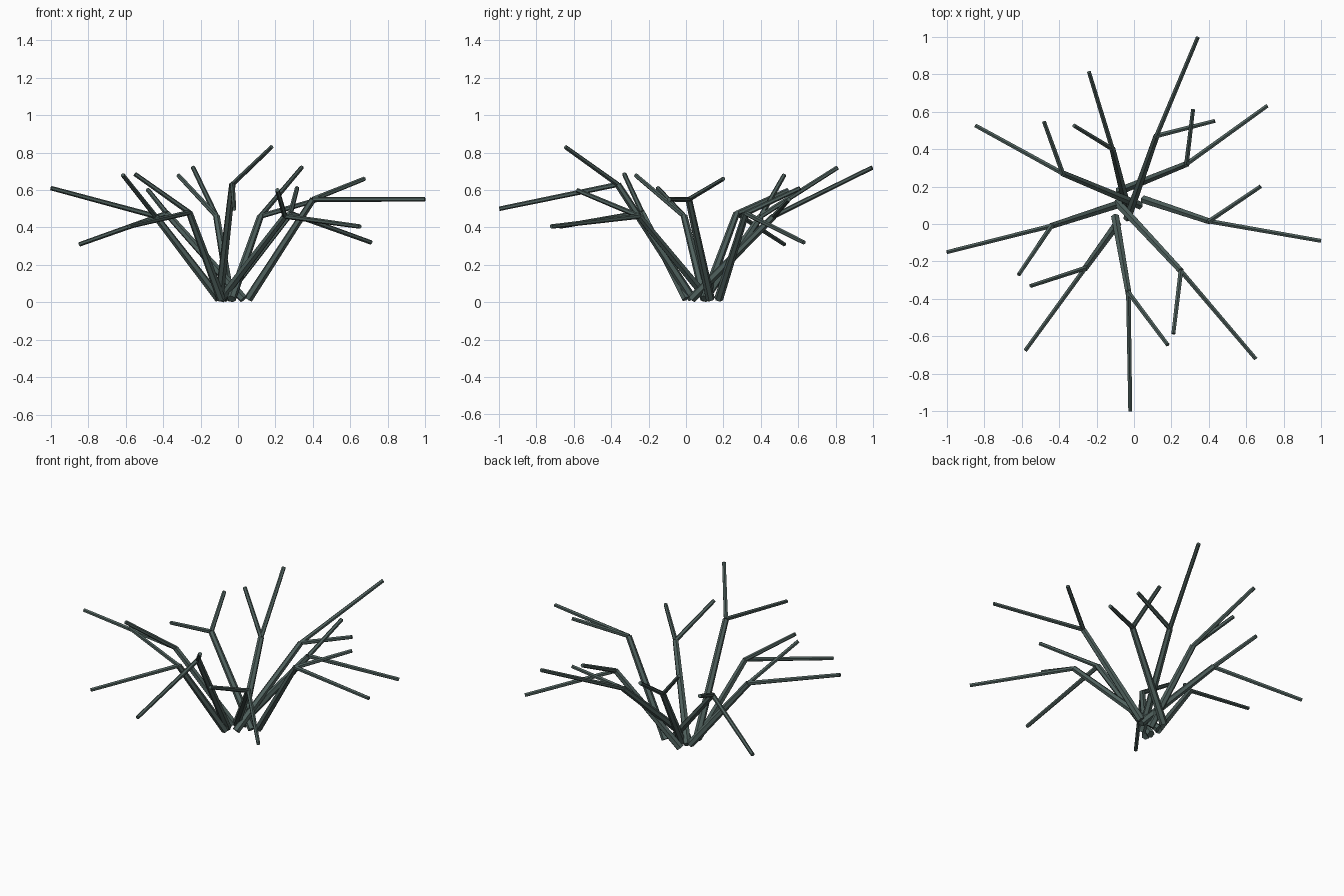
import bpy, bmesh
from mathutils import Vector, Matrix

cube = bpy.data.objects.get("Cube")
if cube:
    bpy.data.objects.remove(cube, do_unlink=True)

bark = bpy.data.materials.new("dark grey green bark")
bark.use_nodes = True
colour = (0.078, 0.118, 0.109, 1)
bark.diffuse_color = colour
bark.node_tree.nodes["Principled BSDF"].inputs["Base Color"].default_value = colour

SIDES = 6


def add_stick(bm, start, end, r_start, r_end):
    """Tapered flat-sided stick between two points."""
    a, b = Vector(start), Vector(end)
    turn = (b - a).to_track_quat("Z", "Y").to_matrix().to_4x4()
    bmesh.ops.create_cone(bm, cap_ends=True, segments=SIDES,
                          radius1=r_start, radius2=r_end, depth=(b - a).length,
                          matrix=Matrix.Translation((a + b) / 2) @ turn)


def add_stem(name, base, fork, long_tip, short_tip):
    """One stem that splits into a long and a short twig."""
    bm = bmesh.new()
    add_stick(bm, (*base, 0.018), fork, 0.024, 0.018)
    for tip in (long_tip, short_tip):
        add_stick(bm, fork, tip, 0.014, 0.012)
    mesh = bpy.data.meshes.new(name)
    bm.to_mesh(mesh)
    bm.free()
    mesh.materials.append(bark)
    bpy.context.collection.objects.link(bpy.data.objects.new(name, mesh))


# Stems around the clump: base, fork, long twig tip, short twig tip
add_stem("stem_back", (-.035, .03), (.12, .47, .46), (.34, .995, .72), (.43, .55, .55))
add_stem("stem_back_right", (-.04, .10), (-.115, .40, .46), (-.24, .81, .72), (-.32, .525, .68))
add_stem("stem_right_rear", (.03, .10), (-.38, .27, .475), (-.845, .525, .31), (-.48, .545, .60))
add_stem("stem_right", (-.10, .10), (-.44, -.01, .46), (-.998, -.15, .61), (-.615, -.27, .68))
add_stem("stem_front_right", (-.09, .0), (-.26, -.235, .48), (-.58, -.675, .405), (-.55, -.33, .685))
add_stem("stem_front", (-.10, .035), (-.03, -.365, .63), (-.02, -.998, .50), (.18, -.645, .83))
add_stem("stem_front_left", (-.09, .115), (.25, -.25, .46), (.65, -.72, .405), (.21, -.585, .60))
add_stem("stem_left", (.055, .13), (.40, .015, .55), (.998, -.09, .55), (.675, .20, .66))
add_stem("stem_left_rear", (-.08, .175), (.28, .32, .475), (.71, .63, .32), (.315, .61, .61))
